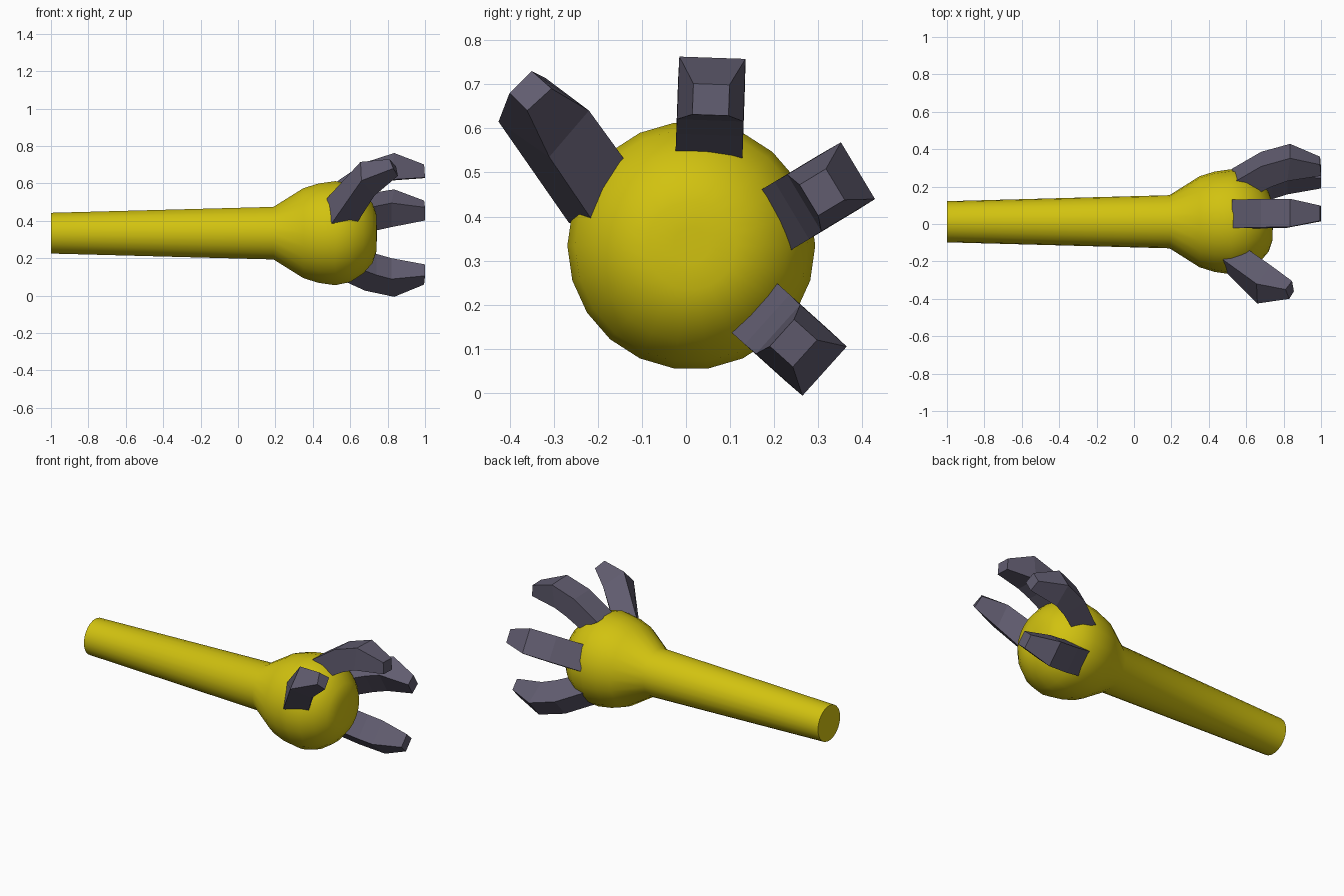
import bpy, bmesh
from math import cos, sin, pi, radians
from mathutils import Vector

cube = bpy.data.objects.get("Cube")
if cube:
    bpy.data.objects.remove(cube, do_unlink=True)


def material(name, colour):
    m = bpy.data.materials.new(name)
    m.use_nodes = True
    m.diffuse_color = colour
    m.node_tree.nodes["Principled BSDF"].inputs["Base Color"].default_value = colour
    return m


yellow = material("yellow", (0.64, 0.54, 0.005, 1))
slate = material("slate grey", (0.117, 0.106, 0.158, 1))


def loft(name, rings, mat, smooth=False):
    """Skin a list of equal-sized point rings and cap both ends."""
    bm = bmesh.new()
    loops = [[bm.verts.new(p) for p in ring] for ring in rings]
    n = len(loops[0])
    for a, b in zip(loops, loops[1:]):
        for i in range(n):
            j = (i + 1) % n
            bm.faces.new((a[i], a[j], b[j], b[i]))
    bm.faces.new(loops[0])
    bm.faces.new(loops[-1])
    bmesh.ops.recalc_face_normals(bm, faces=bm.faces)
    mesh = bpy.data.meshes.new(name)
    bm.to_mesh(mesh)
    bm.free()
    mesh.materials.append(mat)
    obj = bpy.data.objects.new(name, mesh)
    bpy.context.collection.objects.link(obj)
    if smooth:
        bpy.ops.object.select_all(action="DESELECT")
        obj.select_set(True)
        bpy.context.view_layer.objects.active = obj
        bpy.ops.object.shade_smooth_by_angle(angle=radians(50))
    return obj


# Forearm swelling into a round palm: (x, radius) along the arm
SIDES = 22
profile = [(-1, 0.11), (0.19, 0.142), (0.35, 0.243), (0.43, 0.268), (0.52, 0.281),
           (0.6, 0.264), (0.67, 0.218), (0.72, 0.16), (0.74, 0.1), (0.742, 0.04)]
loft("forearm_and_palm",
     [[(x, 0.012 + r * cos(2 * pi * i / SIDES), 0.334 + r * sin(2 * pi * i / SIDES))
       for i in range(SIDES)] for x, r in profile], yellow, smooth=True)

# Fingers: (inner x, inner height, outer x, outer height, half width) per section
sections = [(0.65, 0, 0.525, 0.07, 0.076), (0.74, 0.05, 0.68, 0.175, 0.076),
            (0.82, 0.083, 0.835, 0.225, 0.075), (1.0, 0.095, 0.995, 0.165, 0.041)]


def finger(name, y, z, angle):
    out = Vector((0, cos(radians(angle)), sin(radians(angle))))
    side = Vector((0, -out.z, out.y))
    rings = []
    for xi, hi, xo, ho, w in sections:
        inner = Vector((xi, y, z)) + out * hi
        outer = Vector((xo, y, z)) + out * ho
        rings.append([inner - side * w, inner + side * w, outer + side * w, outer - side * w])
    loft(name, rings, slate)


finger("upper_finger", 0.052, 0.535, 88)
finger("middle_finger", 0.197, 0.388, 31)
finger("lower_finger", 0.147, 0.2, -42)

# Thumb splays forward and up
loft("thumb", [
    [(0.5, -0.265, 0.385), (0.64, -0.215, 0.395), (0.615, -0.14, 0.53), (0.475, -0.19, 0.52)],
    [(0.66, -0.425, 0.615), (0.73, -0.31, 0.535), (0.73, -0.22, 0.64), (0.655, -0.32, 0.715)],
    [(0.83, -0.4, 0.68), (0.855, -0.36, 0.64), (0.845, -0.305, 0.69), (0.81, -0.35, 0.73)],
], slate)
